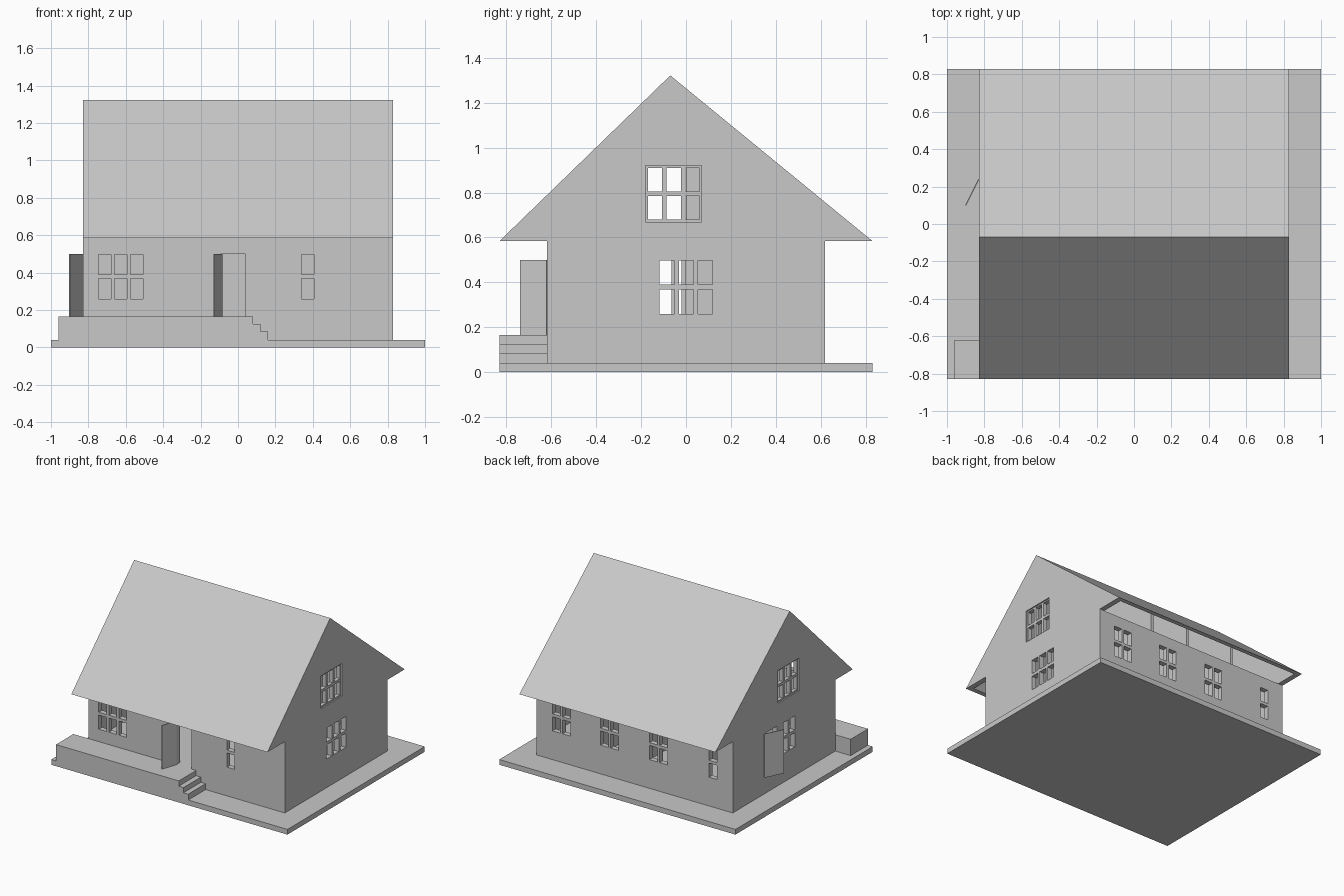
import bpy, bmesh, math
from mathutils import Matrix, Vector

cube = bpy.data.objects.get("Cube")
if cube:
    bpy.data.objects.remove(cube, do_unlink=True)

grey = bpy.data.materials.new("plain grey")
grey.use_nodes = True
grey.diffuse_color = (0.58, 0.58, 0.58, 1)
grey.node_tree.nodes["Principled BSDF"].inputs["Base Color"].default_value = grey.diffuse_color

# Main dimensions
HX, HY, T = 0.83, 0.62, 0.04
BASE, FLOOR, EAVE = 0.04, 0.165, 0.585
RIDGE_Y = -0.07
PANE_ROWS = [(0.26, 0.368), (0.39, 0.497)]
ATTIC_ROWS = [(0.68, 0.785), (0.805, 0.91)]


def finish(name, bm):
    bmesh.ops.recalc_face_normals(bm, faces=bm.faces)
    mesh = bpy.data.meshes.new(name)
    bm.to_mesh(mesh)
    bm.free()
    mesh.materials.append(grey)
    obj = bpy.data.objects.new(name, mesh)
    bpy.context.collection.objects.link(obj)
    return obj


def boxes(name, spans):
    """One object from boxes given as (x range, y range, z range)."""
    bm = bmesh.new()
    for span in spans:
        size = Vector([b - a for a, b in span])
        mid = Vector([(a + b) / 2 for a, b in span])
        bmesh.ops.create_cube(bm, size=1, matrix=Matrix.Translation(mid) @ Matrix.Diagonal(size.to_4d()))
    return finish(name, bm)


def prism(name, points, axis, start, end):
    """Extrude a flat profile along x (points are y, z) or y (points are x, z)."""
    bm = bmesh.new()
    place = (lambda a, b: (start, a, b)) if axis == "x" else (lambda a, b: (a, start, b))
    face = bm.faces.new([bm.verts.new(place(a, b)) for a, b in points])
    new = bmesh.ops.extrude_face_region(bm, geom=[face])["geom"]
    shift = (end - start, 0, 0) if axis == "x" else (0, end - start, 0)
    bmesh.ops.translate(bm, vec=shift, verts=[v for v in new if isinstance(v, bmesh.types.BMVert)])
    return finish(name, bm)


def cut(obj, spans):
    """Cut openings out of a wall."""
    cutter = boxes("opening_cutter", spans)
    cutter.hide_render = True
    mod = obj.modifiers.new("openings", "BOOLEAN")
    mod.operation, mod.solver, mod.object = "DIFFERENCE", "EXACT", cutter
    bpy.context.view_layer.objects.active = obj
    bpy.ops.object.modifier_apply(modifier=mod.name)
    bpy.data.objects.remove(cutter, do_unlink=True)


def panes(start, columns, rows=PANE_ROWS, pane=0.066, step=0.085):
    """Grid of (along-wall range, height range) for one window."""
    return [((start + i * step, start + i * step + pane), row) for i in range(columns) for row in rows]


# Ground slab, raised floor, and porch with steps
boxes("ground_slab", [((-1, 1), (-0.83, 0.83), (0, BASE))])
boxes("house_floor", [((-HX + T, HX - T), (-HY + T, HY - T), (BASE, FLOOR))])
prism("porch_with_steps",
      [(-0.96, BASE), (-0.96, FLOOR), (0.08, FLOOR), (0.08, 0.125), (0.12, 0.125),
       (0.12, 0.085), (0.16, 0.085), (0.16, BASE)], "y", -0.83, -HY)

# Long walls with windows and the front doorway
front = boxes("front_wall", [((-HX + T, HX - T), (-HY, -HY + T), (BASE, EAVE))])
holes = panes(-0.745, 3) + panes(0.34, 1) + [((-0.087, 0.04), (FLOOR, 0.5))]
cut(front, [(along, (-HY - 0.1, -HY + 0.1), up) for along, up in holes])

back = boxes("back_wall", [((-HX + T, HX - T), (HY - T, HY), (BASE, EAVE))])
holes = panes(0.545, 2) + panes(0.138, 2) + panes(-0.277, 2) + panes(-0.695, 1)
cut(back, [(along, (HY - 0.1, HY + 0.1), up) for along, up in holes])

# Roof shell with thin pointed eaves
under = [(0.795, EAVE), (RIDGE_Y, 1.288), (-0.795, EAVE)]
prism("roof", [(-0.83, EAVE), (RIDGE_Y, 1.322), (0.83, EAVE)] + under, "x", -HX, HX)

# Gable walls reaching out under the eaves, each with a recessed attic window
gable_outline = [(-HY, BASE), (HY, BASE), (HY, EAVE)] + under + [(-HY, EAVE)]
lower_openings = {"left": panes(-0.117, 3), "right": panes(-0.13, 2) + [((0.085, 0.24), (FLOOR, 0.5))]}
for side, sign in (("left", 1), ("right", -1)):
    gable = prism(side + "_gable_wall", gable_outline, "x", sign * HX, sign * (HX - T))
    recess = sorted((sign * (HX - 0.01), sign * (HX + 0.1)))
    cut(gable, [(recess, (-0.18, 0.07), (0.67, 0.92))])
    through = sorted((sign * (HX - 0.1), sign * (HX + 0.1)))
    holes = lower_openings[side] + panes(-0.17, 3, ATTIC_ROWS, 0.063, 0.084)
    cut(gable, [(through, along, up) for along, up in holes])

# Inner walls: a long one behind the front rooms and cross walls up to the roof
boxes("inner_long_wall", [((-HX + T, HX - T), (-0.02, 0.0), (FLOOR, EAVE))])
for number, x in enumerate((0.32, 0.0, -0.4)):
    prism("inner_cross_wall_%d" % (number + 1),
          [(0, FLOOR), (HY - T, FLOOR), (HY - T, 0.75), (0, 1.22)], "x", x - 0.01, x + 0.01)


# Open doors, each a thin leaf swung out from its hinge
def door(name, hinge, tip):
    run = Vector(tip) - Vector(hinge)
    leaf = boxes(name, [((0, run.length), (-0.003, 0.003), (FLOOR, 0.5))])
    leaf.location = (*hinge, 0)
    leaf.rotation_euler.z = math.atan2(run.y, run.x)


door("front_door", (-0.087, -HY), (-0.128, -0.738))
door("side_door", (-HX, 0.24), (-0.9, 0.1))
